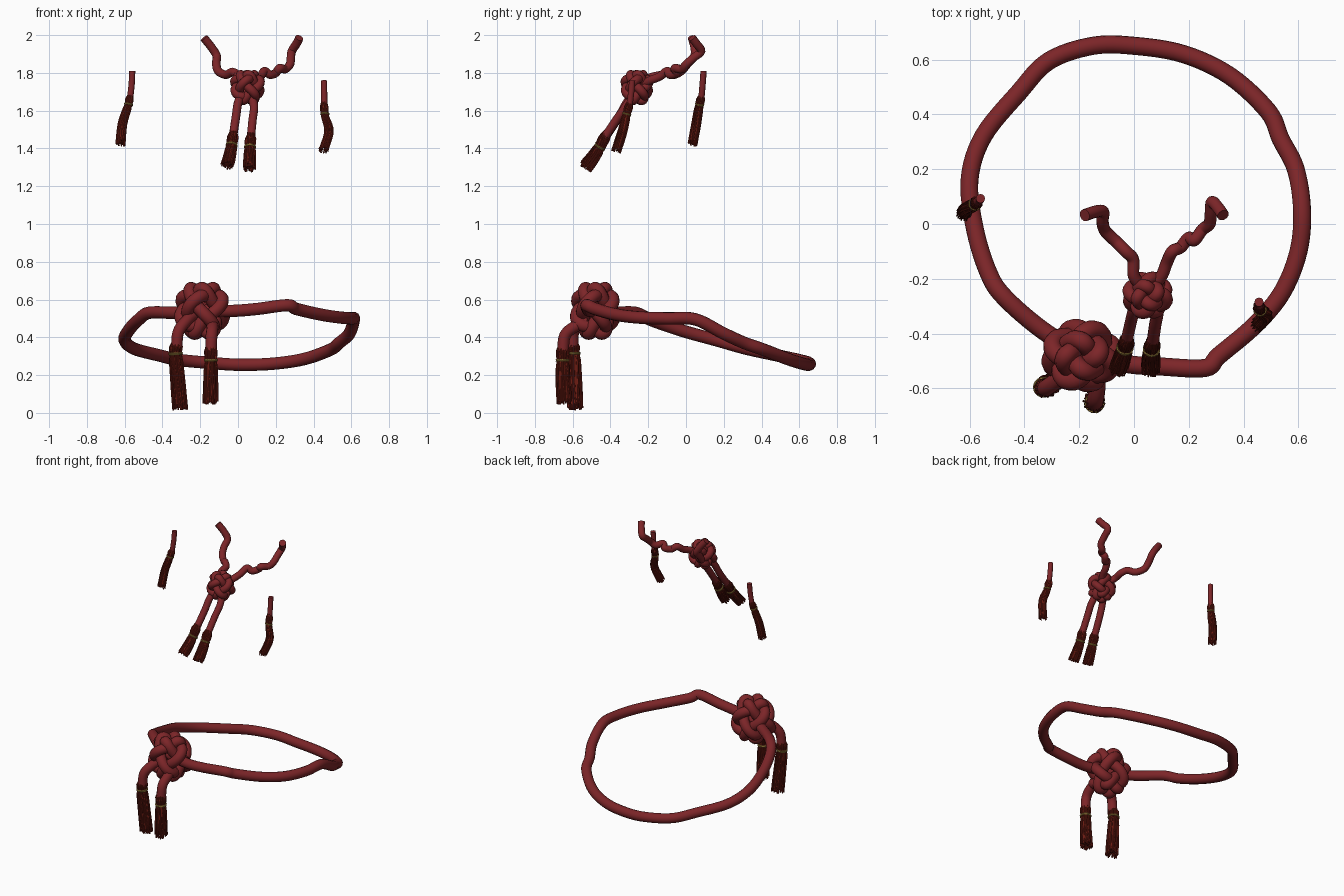
import bpy, math, random
from mathutils import Vector

if "Cube" in bpy.data.objects:
    bpy.data.objects.remove(bpy.data.objects["Cube"])

random.seed(4)


def srgb(r, g, b):
    f = lambda c: c / 12.92 if c <= 0.04045 else ((c + 0.055) / 1.055) ** 2.4
    return (f(r / 255), f(g / 255), f(b / 255), 1)


def material(name, rgb):
    m = bpy.data.materials.new(name)
    m.diffuse_color = srgb(*rgb)
    m.use_nodes = True
    m.node_tree.nodes["Principled BSDF"].inputs["Base Color"].default_value = m.diffuse_color
    return m


ROPE = material("rope dark red", (124, 37, 40))
THREAD = material("tassel thread red", (106, 27, 18))
GOLD = material("gold thread", (152, 124, 58))


def smooth_path(pts, n=6, cyclic=False):
    """Catmull-Rom sampling of a few control points."""
    p = [Vector(q) for q in pts]
    if cyclic:
        p = [p[-1]] + p + [p[0], p[1]]
    else:
        p = [2 * p[0] - p[1]] + p + [2 * p[-1] - p[-2]]
    out = []
    for i in range(1, len(p) - 2):
        a, b, c, d = p[i - 1:i + 3]
        for k in range(n):
            t = k / n
            out.append(0.5 * (2 * b + (c - a) * t + (2 * a - 5 * b + 4 * c - d) * t * t
                              + (3 * b - a - 3 * c + d) * t ** 3))
    if not cyclic:
        out.append(p[-2])
    return out


def tubes(name, paths, radius, mat, res=4, cyclic=False, radii=None):
    """One mesh object made of round tubes along the given paths."""
    cu = bpy.data.curves.new(name, 'CURVE')
    cu.dimensions = '3D'
    cu.bevel_depth = radius
    cu.bevel_resolution = res
    cu.use_fill_caps = True
    for path in paths:
        s = cu.splines.new('POLY')
        s.points.add(len(path) - 1)
        s.use_cyclic_u = cyclic
        for i, q in enumerate(path):
            s.points[i].co = (*q, 1)
            if radii:
                s.points[i].radius = radii[i]
    tmp = bpy.data.objects.new(name + "_path", cu)
    bpy.context.collection.objects.link(tmp)
    bpy.context.view_layer.update()
    dg = bpy.context.evaluated_depsgraph_get()
    me = bpy.data.meshes.new_from_object(tmp.evaluated_get(dg))
    bpy.data.objects.remove(tmp)
    me.materials.clear()
    me.materials.append(mat)
    for f in me.polygons:
        f.use_smooth = True
        f.material_index = 0
    me.set_sharp_from_angle(angle=math.radians(50))
    ob = bpy.data.objects.new(name, me)
    bpy.context.collection.objects.link(ob)
    return ob


def knot(name, centre, R, d, r, scale, turn=0.0, leads=5, bights=4):
    """Woven ball knot: a rope weaving over and under around a sphere."""
    n = 300
    path = []
    for i in range(n):
        t = 2 * math.pi * leads * i / n
        ph = bights * t / leads
        polar = math.pi / 2 + math.radians(66) * math.cos(ph)
        rad = R + d * math.sin((leads - 1) * ph)
        q = Vector((rad * math.sin(polar) * math.cos(t + turn),
                    rad * math.sin(polar) * math.sin(t + turn),
                    rad * math.cos(polar)))
        path.append(Vector(centre) + Vector([q[k] * scale[k] for k in range(3)]))
    return tubes(name, [path], r, ROPE, 4, True)


def lerp_profile(prof, s):
    for (s0, v0), (s1, v1) in zip(prof, prof[1:]):
        if s <= s1:
            return v0 + (v1 - v0) * (s - s0) / (s1 - s0)
    return prof[-1][1]


def tassel(name, pts, w, band, count=46):
    """Bundle of threads from head to tip, pinched by a gold band at fraction `band`."""
    path = smooth_path(pts, 5)
    n = len(path) - 1
    axis = (path[-1] - path[0]).normalized()
    u = axis.cross(Vector((0, 1, 0))).normalized()
    v = axis.cross(u)
    prof = [(0, .55), (band * .4, .88), (band * .75, .85), (band, .72),
            (band + .12, .9), (.8, 1.0), (1, 1.02)]
    strands = []
    for k in range(count):
        rr = math.sqrt((k + .5) / count)
        rr = 0.35 + 0.65 * rr
        a = k * 2.39996
        wob, cut = random.uniform(0, 6.28), random.uniform(-0.012, 0.006)
        line = []
        for i, q in enumerate(path):
            s = i / n
            m = w * 0.93 * rr * lerp_profile(prof, s)
            aa = a + 0.12 * math.sin(5 * s + wob)
            line.append(q + u * m * math.cos(aa) + v * m * math.sin(aa))
        line[-1] = line[-1] + axis * cut
        strands.append(line)
    tubes(name + "_threads", strands, w * 0.1, THREAD, 1)
    # solid heart so the bundle is not see-through
    tubes(name + "_heart", [path[:-1]], w * 0.8, THREAD, 3,
          radii=[lerp_profile(prof, i / n) for i in range(n)])
    # gold binding: two turns of thin thread
    f = band * n
    i = min(int(f), n - 1)
    c = path[i].lerp(path[i + 1], f - i)
    rings = []
    for off in (-0.06, 0.08):
        rings.append([c + axis * w * off + (u * math.cos(j * math.pi / 10)
                      + v * math.sin(j * math.pi / 10)) * w * 0.79 for j in range(20)])
    tubes(name + "_gold_band", rings, w * 0.1, GOLD, 1, True)


def cord(name, pts, r):
    return tubes(name, [smooth_path(pts, 6)], r, ROPE, 4)


# ---- large waist loop, passing through its knot
loop = [(-.19, -.47, .54), (-.03, -.51, .54), (.1, -.52, .55), (.26, -.525, .57), (.31, -.48, .55),
        (.44, -.37, .52), (.54, -.25, .505), (.6, -.1, .5), (.613, .05, .495), (.59, .2, .42),
        (.535, .31, .37), (.49, .41, .335), (.35, .54, .285), (.18, .62, .26), (0, .65, .255),
        (-.15, .65, .265), (-.31, .595, .28), (-.42, .48, .305), (-.55, .32, .34),
        (-.6, .16, .385), (-.58, -.02, .435), (-.53, -.18, .49), (-.47, -.27, .53), (-.33, -.39, .53)]
tubes("waist_rope", [smooth_path(loop, 6, True)], .033, ROPE, 5, True)
knot("waist_knot", (-.19, -.48, .54), .104, .022, .034, (1, .88, 1.08), .35)

cord("waist_left_cord", [(-.22, -.5, .53), (-.27, -.56, .49), (-.315, -.595, .43), (-.325, -.6, .35)], .031)
cord("waist_right_cord", [(-.14, -.52, .48), (-.135, -.59, .455), (-.14, -.64, .41), (-.143, -.652, .33)], .031)
tassel("waist_left_tassel", [(-.326, -.6, .375), (-.33, -.595, .305), (-.318, -.59, .16),
                             (-.305, -.585, .02)], .043, .3)
tassel("waist_right_tassel", [(-.143, -.652, .36), (-.144, -.653, .275), (-.145, -.65, .16),
                              (-.146, -.645, .05)], .042, .32)

# ---- small upper knot with two rising cords and two hanging tassels
knot("upper_knot", (.05, -.26, 1.722), .063, .014, .0235, (1, .92, 1.03), .5)
cord("upper_left_cord", [(.04, -.24, 1.74), (.0, -.19, 1.775), (-.003, -.13, 1.79), (-.03, -.1, 1.805),
                         (-.065, -.065, 1.79), (-.105, -.025, 1.81), (-.115, .01, 1.85),
                         (-.113, .045, 1.89), (-.14, .045, 1.935), (-.18, .032, 1.985)], .0225)
cord("upper_right_cord", [(.06, -.24, 1.73), (.1, -.19, 1.76), (.12, -.14, 1.78), (.14, -.1, 1.81),
                          (.17, -.085, 1.79), (.2, -.05, 1.8), (.22, -.06, 1.825), (.25, -.02, 1.82),
                          (.275, 0, 1.845), (.28, .04, 1.88), (.285, .08, 1.915), (.31, .055, 1.955),
                          (.325, .032, 1.985)], .0225)
cord("upper_left_hanging_cord", [(.02, -.28, 1.69), (.0, -.315, 1.64), (-.012, -.36, 1.56),
                                 (-.028, -.43, 1.455)], .0225)
cord("upper_right_hanging_cord", [(.07, -.28, 1.68), (.085, -.32, 1.62), (.077, -.37, 1.55),
                                  (.067, -.44, 1.445)], .0225)
tassel("upper_left_tassel", [(-.024, -.415, 1.485), (-.033, -.45, 1.42), (-.045, -.49, 1.36),
                             (-.058, -.53, 1.31)], .036, .35)
tassel("upper_right_tassel", [(.069, -.425, 1.475), (.064, -.455, 1.41), (.062, -.49, 1.35),
                              (.06, -.53, 1.295)], .036, .35)

# ---- two separate side tassels on short cords
cord("side_left_cord", [(-.56, .093, 1.81), (-.563, .088, 1.74), (-.573, .08, 1.65)], .0165)
tassel("side_left_tassel", [(-.57, .083, 1.68), (-.583, .07, 1.62), (-.61, .055, 1.53),
                            (-.622, .035, 1.42)], .028, .27, 34)
cord("side_right_cord", [(.456, -.285, 1.76), (.456, -.29, 1.7), (.457, -.3, 1.62)], .0165)
tassel("side_right_tassel", [(.456, -.297, 1.645), (.461, -.315, 1.575), (.482, -.335, 1.49),
                             (.452, -.368, 1.385)], .028, .3, 34)
